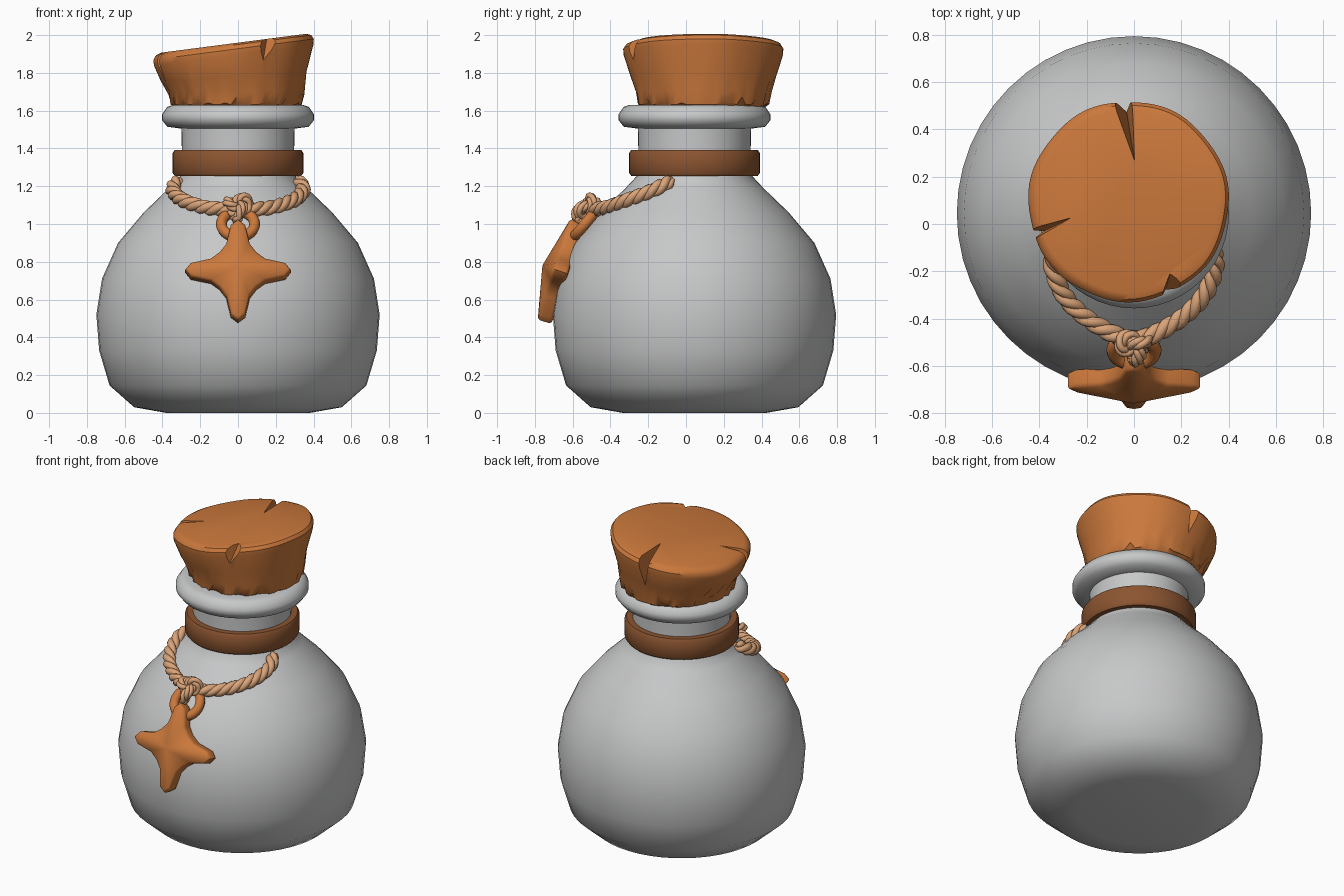
import bpy, bmesh, math, random
from mathutils import Vector, Matrix

random.seed(4)
if "Cube" in bpy.data.objects:
    bpy.data.objects.remove(bpy.data.objects["Cube"], do_unlink=True)


def material(name, rgb):
    m = bpy.data.materials.new(name)
    m.use_nodes = True
    m.diffuse_color = (*rgb, 1)
    m.node_tree.nodes["Principled BSDF"].inputs["Base Color"].default_value = (*rgb, 1)
    return m


GREY = material("grey glass", (0.57, 0.575, 0.58))
ORANGE = material("orange cork", (0.60, 0.19, 0.045))
BROWN = material("brown leather", (0.26, 0.09, 0.03))
ROPE = material("tan rope", (0.70, 0.37, 0.19))


def activate(ob):
    bpy.ops.object.select_all(action="DESELECT")
    ob.select_set(True)
    bpy.context.view_layer.objects.active = ob


def add(name, data, mat, angle=40):
    ob = bpy.data.objects.new(name, data)
    bpy.context.collection.objects.link(ob)
    data.materials.append(mat)
    activate(ob)
    if ob.type == "CURVE":
        bpy.ops.object.convert(target="MESH")
        ob = bpy.context.object
    bpy.ops.object.shade_smooth_by_angle(angle=math.radians(angle))
    return ob


def from_bmesh(name, bm, mat, angle=40):
    bmesh.ops.recalc_face_normals(bm, faces=bm.faces)
    me = bpy.data.meshes.new(name)
    bm.to_mesh(me)
    bm.free()
    return add(name, me, mat, angle)


def lathe(name, profile, mat, segs=48, centre=(0, 0.045), closed=False, warp=None, angle=40):
    bm = bmesh.new()
    rings = []
    for i, (r, z) in enumerate(profile):
        ring = []
        for k in range(segs):
            a = math.tau * k / segs
            co = Vector((r * math.cos(a), r * math.sin(a), z))
            if warp:
                co = warp(co, i)
            ring.append(bm.verts.new((co.x + centre[0], co.y + centre[1], co.z)))
        rings.append(ring)
    pairs = list(zip(rings, rings[1:]))
    if closed:
        pairs.append((rings[-1], rings[0]))
    else:
        bm.faces.new(rings[0])
        bm.faces.new(rings[-1])
    for low, high in pairs:
        for k in range(segs):
            n = (k + 1) % segs
            bm.faces.new((low[k], low[n], high[n], high[k]))
    return from_bmesh(name, bm, mat, angle)


# Bottle: round body, neck and rolled lip
lathe("bottle", [(0.38, 0), (0.55, 0.03), (0.68, 0.145), (0.735, 0.33), (0.75, 0.52),
                 (0.72, 0.71), (0.635, 0.9), (0.5, 1.06), (0.365, 1.19), (0.30, 1.26),
                 (0.297, 1.38), (0.30, 1.505), (0.375, 1.515), (0.402, 1.55),
                 (0.402, 1.58), (0.375, 1.62), (0.345, 1.63), (0.28, 1.63)], GREY, angle=50)

# Leather band round the neck
lathe("neck_band", [(0.29, 1.255), (0.335, 1.255), (0.346, 1.27), (0.346, 1.375),
                    (0.335, 1.392), (0.29, 1.392)], BROWN, closed=True, angle=50)


# Cork: slanted top, ragged lower edge
def cork_warp(co, i):
    if i == 1:
        co.z += random.uniform(0, 0.015)
    elif i == 2:
        co.z += random.choice((0, 0, 0.01, 0.04))
        co.xy *= random.uniform(0.985, 1.01)
    elif i == 3:
        co.z += random.uniform(-0.02, 0.02)
    elif i > 3:
        co.xy *= 1 + 0.008 * math.sin(7 * math.atan2(co.y, co.x))
        co.z += 0.13 * co.x * min(1, (i - 3) / 2)
        co.x -= 0.015
    return co


cork = lathe("cork", [(0.26, 1.56), (0.325, 1.615), (0.348, 1.632), (0.36, 1.70), (0.385, 1.78),
                      (0.422, 1.895), (0.424, 1.925), (0.41, 1.947), (0.385, 1.957)],
             ORANGE, 72, (-0.008, 0.095), warp=cork_warp, angle=35)


# Chips split out of the cork: two rim points, an inner tip and a lower point
def chip(rim_a, rim_b, tip, low):
    bm = bmesh.new()
    top = [bm.verts.new((*p, 2.03)) for p in (rim_a, rim_b, tip)]
    foot = bm.verts.new(low)
    bm.faces.new(top)
    for k in range(3):
        bm.faces.new((top[k], top[(k + 1) % 3], foot))
    cutter = from_bmesh("chip_cutter", bm, ORANGE)
    cutter.hide_render = True
    mod = cork.modifiers.new("chip", "BOOLEAN")
    mod.object, mod.operation, mod.solver = cutter, "DIFFERENCE", "EXACT"
    activate(cork)
    bpy.ops.object.modifier_apply(modifier=mod.name)
    bpy.data.objects.remove(cutter, do_unlink=True)


chip((-0.13, 0.58), (0.0, 0.58), (0.015, 0.19), (-0.04, 0.53, 1.72))
chip((-0.47, -0.10), (-0.44, 0.0), (-0.20, 0.06), (-0.44, -0.06, 1.66))
chip((0.09, -0.36), (0.27, -0.27), (0.16, -0.18), (0.12, -0.33, 1.78))
activate(cork)
bpy.ops.object.shade_smooth_by_angle(angle=math.radians(35))


def smooth_path(points, steps=10):
    p = [Vector(q) for q in points]
    p = [2 * p[0] - p[1]] + p + [2 * p[-1] - p[-2]]
    out = []
    for a, b, c, d in zip(p, p[1:], p[2:], p[3:]):
        for s in range(steps):
            t = s / steps
            out.append(0.5 * (2 * b + (c - a) * t + (2 * a - 5 * b + 4 * c - d) * t ** 2
                              + (3 * b - a - 3 * c + d) * t ** 3))
    return out + [p[-2]]


# Three strands twisted around a path
def rope(name, path, thick, pitch, taper=True):
    cu = bpy.data.curves.new(name, "CURVE")
    cu.dimensions = "3D"
    cu.bevel_depth = thick * 0.62
    cu.bevel_resolution = 2
    cu.use_fill_caps = True
    last = len(path) - 1
    for strand in range(3):
        sp = cu.splines.new("POLY")
        sp.points.add(last)
        run = 0
        for i, p in enumerate(path):
            tan = (path[min(i + 1, last)] - path[max(i - 1, 0)]).normalized()
            side = tan.cross(Vector((0.1, -0.5, 0.8))).normalized()
            up = side.cross(tan)
            if i:
                run += (p - path[i - 1]).length
            a = math.tau * (run / pitch + strand / 3)
            size = min(1, 0.45 + 0.2 * min(i, last - i)) if taper else 1
            off = (side * math.cos(a) + up * math.sin(a)) * thick * 0.5 * size
            sp.points[i].co = (*(p + off), 1)
            sp.points[i].radius = size
    return add(name, cu, ROPE, 60)


# Cord draped over the shoulder, and its knot
half = [(0.315, -0.07, 1.235), (0.345, -0.17, 1.18), (0.29, -0.31, 1.125), (0.16, -0.425, 1.085)]
cord = [(-x, y, z) for x, y, z in half] + [(0, -0.49, 1.08)] + half[::-1]
rope("cord", smooth_path(cord), 0.037, 0.19)

tilt = Matrix.Translation((0, -0.515, 1.095)) @ Matrix.Rotation(math.radians(50), 4, "X")
knot = []
for k in range(61):
    t = math.tau * k / 60
    knot.append(tilt @ (Vector((math.sin(t) + 2 * math.sin(2 * t),
                                math.cos(t) - 2 * math.cos(2 * t),
                                -1.1 * math.sin(3 * t))) * 0.021))
rope("knot", knot, 0.025, 0.15, False)
rope("knot_loop", smooth_path([(0.02, -0.52, 1.11), (0.015, -0.575, 1.08),
                               (0, -0.575, 1.03), (-0.01, -0.53, 1.02)]), 0.024, 0.15)

# Ring that holds the pendant
bpy.ops.mesh.primitive_torus_add(location=(0, -0.535, 1.0), rotation=(math.radians(50), 0, 0),
                                 major_radius=0.088, minor_radius=0.029,
                                 major_segments=28, minor_segments=10)
ring = bpy.context.object
ring.name = "pendant_ring"
ring.data.materials.append(ORANGE)
bpy.ops.object.shade_smooth_by_angle(angle=math.radians(60))

# Four-pointed star pendant with a raised centre
bm = bmesh.new()
outline = []
for k in range(4):
    turn = Matrix.Rotation(math.tau * k / 4, 4, "Y")
    for x, z in ((-0.098, 0.098), (-0.062, 0.145), (-0.038, 0.25), (0, 0.28),
                 (0.038, 0.25), (0.062, 0.145)):
        outline.append(turn @ Vector((x, 0, z)))
front = [bm.verts.new(p + Vector((0, -0.035, 0))) for p in outline]
back = [bm.verts.new(p + Vector((0, 0.04, 0))) for p in outline]
peak = bm.verts.new((0, -0.1, 0))
rear = bm.verts.new((0, 0.06, 0))
for k in range(len(outline)):
    n = (k + 1) % len(outline)
    bm.faces.new((front[k], front[n], peak))
    bm.faces.new((back[n], back[k], rear))
    bm.faces.new((front[k], back[k], back[n], front[n]))
rims = [e for e in bm.edges if peak not in e.verts and rear not in e.verts
        and abs(e.verts[0].co.y - e.verts[1].co.y) < 0.001]
bmesh.ops.bevel(bm, geom=rims, offset=0.014, segments=3, profile=0.5, affect="EDGES")
bm.transform(Matrix.Translation((0, -0.665, 0.75)) @ Matrix.Rotation(math.radians(-18), 4, "X"))
from_bmesh("star_pendant", bm, ORANGE, 45)
